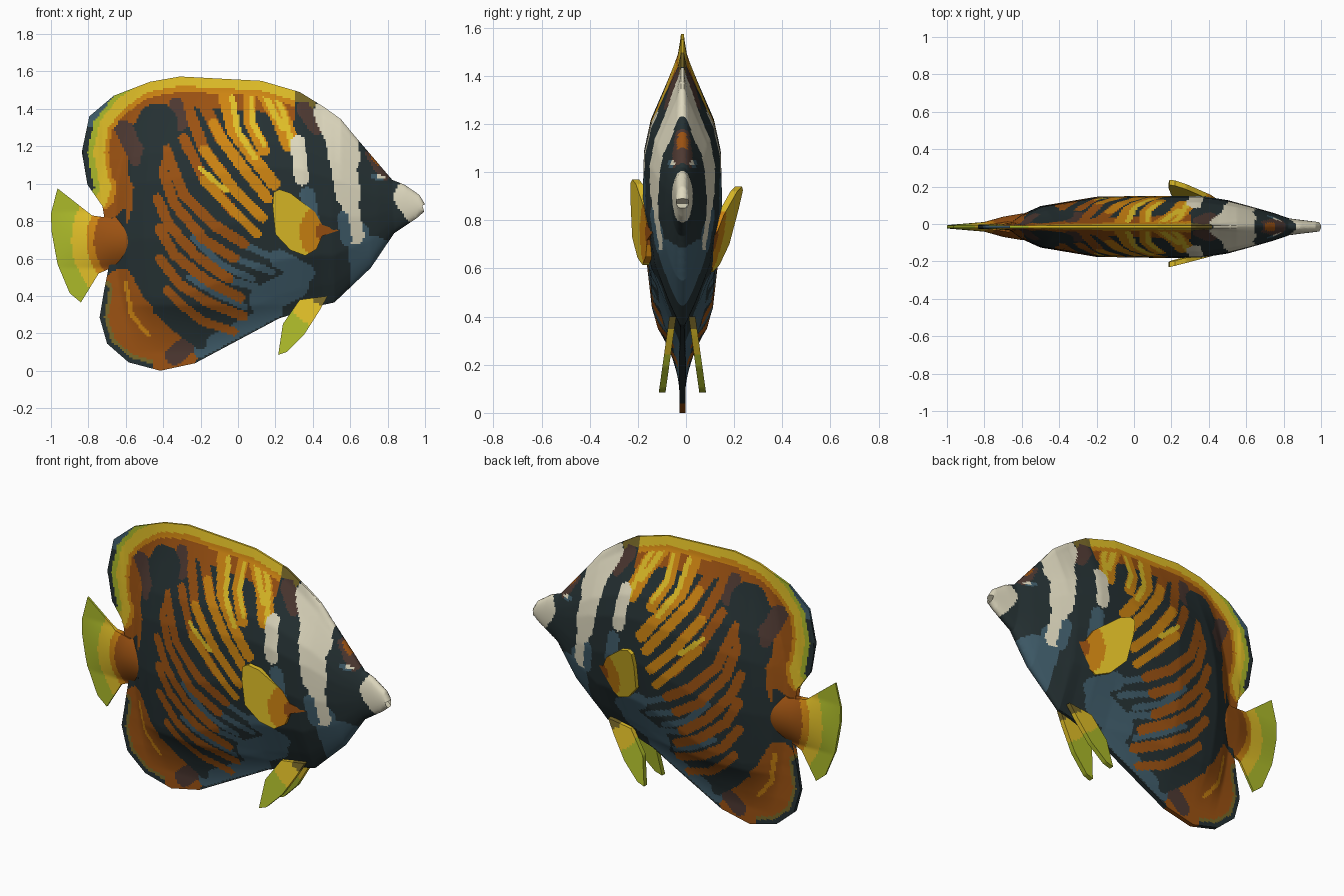
import bpy, bmesh, math
from mathutils import Vector

if "Cube" in bpy.data.objects:
    bpy.data.objects.remove(bpy.data.objects["Cube"])

# Palette, given as display values and stored as linear
PALETTE = {
    "black": (37, 49, 51), "slate": (64, 93, 107), "rust": (156, 82, 18),
    "brown": (78, 57, 50), "orange": (208, 134, 18), "yellow": (226, 192, 40),
    "lime": (172, 186, 42), "cream": (224, 218, 192), "olive": (120, 104, 40),
}
NAMES = list(PALETTE)
MATERIALS = []
for label, rgb in PALETTE.items():
    mat = bpy.data.materials.new(label)
    mat.use_nodes = True
    linear = [((c / 255 + 0.055) / 1.055) ** 2.4 for c in rgb] + [1]
    mat.diffuse_color = linear
    shader = mat.node_tree.nodes["Principled BSDF"]
    shader.inputs["Base Color"].default_value = linear
    shader.inputs["Roughness"].default_value = 0.7
    MATERIALS.append(mat)

CENTRE_Y = -0.015


def lookup(table, x):
    """Piecewise linear interpolation through (position, value) pairs."""
    if x <= table[0][0]:
        return table[0][1]
    for (xa, va), (xb, vb) in zip(table, table[1:]):
        if x <= xb:
            return va + (vb - va) * (x - xa) / (xb - xa)
    return table[-1][1]


def distance(x, z, path):
    """Distance from a point to a path of (x, z) points."""
    best = math.hypot(x - path[0][0], z - path[0][1])
    for (ax, az), (bx, bz) in zip(path, path[1:]):
        dx, dz = bx - ax, bz - az
        t = ((x - ax) * dx + (z - az) * dz) / (dx * dx + dz * dz)
        t = max(0, min(1, t))
        best = min(best, math.hypot(x - ax - t * dx, z - az - t * dz))
    return best


def hundredths(points):
    return [(x / 100, z / 100) for x, z in points]


def panel(name, outline, depth, colour, offset, step):
    """Two-sided bulged shape from a side outline, cut finely and painted by rule."""
    bm = bmesh.new()
    bm.faces.new([bm.verts.new((x, 0, z)) for x, z in outline])
    bmesh.ops.triangulate(bm, faces=bm.faces[:])
    for axis in (0, 2):
        normal = Vector((axis == 0, 0, axis == 2))
        low = min(v.co[axis] for v in bm.verts)
        high = max(v.co[axis] for v in bm.verts)
        for i in range(int((high - low) / step)):
            bmesh.ops.bisect_plane(bm, geom=bm.verts[:] + bm.edges[:] + bm.faces[:],
                                   plane_co=normal * (low + (i + 0.53) * step),
                                   plane_no=normal, dist=0.0002)
    for face in bm.faces:
        c = face.calc_center_median()
        face.material_index = NAMES.index(colour(c.x, c.z))
    near = bm.verts[:]
    rim = [e for e in bm.edges if e.is_boundary]
    copy = bmesh.ops.duplicate(bm, geom=bm.verts[:] + bm.edges[:] + bm.faces[:])
    far = copy["vert_map"]
    for e in rim:
        a, b = e.verts
        index = e.link_faces[0].material_index
        bm.faces.new((a, b, far[b], far[a])).material_index = index
    for v in near:
        x, z = v.co.x, v.co.z
        y, h = offset(x, z), depth(x, z)
        v.co.y = y - h
        far[v].co.y = y + h
    bmesh.ops.recalc_face_normals(bm, faces=bm.faces[:])
    mesh = bpy.data.meshes.new(name)
    bm.to_mesh(mesh)
    bm.free()
    for mat in MATERIALS:
        mesh.materials.append(mat)
    obj = bpy.data.objects.new(name, mesh)
    bpy.context.collection.objects.link(obj)
    bpy.ops.object.select_all(action="DESELECT")
    obj.select_set(True)
    bpy.context.view_layer.objects.active = obj
    bpy.ops.object.shade_smooth_by_angle(angle=math.radians(45))


# Side profile of the body with the upper and lower fins
DORSAL = hundredths([(-72.5, 88), (-80.5, 99.5), (-83.5, 117), (-79.5, 136),
                     (-66.5, 147), (-47, 154.5), (-31, 157.3), (12.5, 155), (33, 149)])
HEAD = hundredths([(46, 141), (55, 134.5), (62, 126), (82.5, 102), (89, 99.5), (97, 94),
                   (100, 89), (96, 87), (99.5, 85), (95.5, 81.5), (83.5, 73.5),
                   (71, 55), (51.5, 36.5), (44.5, 35), (22, 28)])
ANAL = hundredths([(-23, 4), (-41.5, 0), (-58.5, 4.5), (-70, 14.5), (-74, 28.5),
                   (-71.5, 43.5)])
BODY = DORSAL + HEAD + ANAL + hundredths([(-59.5, 58), (-59.5, 84), (-63, 86.5)])

WIDTH = [(-0.75, 0.007), (-0.66, 0.015), (-0.6, 0.06), (-0.5, 0.105), (-0.2, 0.155),
         (0.1, 0.16), (0.35, 0.16), (0.5, 0.137), (0.6, 0.11), (0.75, 0.067),
         (0.83, 0.039), (0.9, 0.03), (1, 0.018)]
SECTION = [(0, 0), (0.1, 0.34), (0.25, 0.78), (0.45, 1), (0.65, 0.96), (0.75, 0.78),
           (0.87, 0.35), (0.95, 0.08), (1, 0)]


def body_depth(x, z):
    crossings = [az + (bz - az) * (x - ax) / (bx - ax)
                 for (ax, az), (bx, bz) in zip(BODY, BODY[1:] + BODY[:1])
                 if ax != bx and min(ax, bx) <= x <= max(ax, bx)]
    low, high = min(crossings, default=z), max(crossings, default=z)
    t = (z - low) / max(high - low, 0.001)
    keel = max(0, min(1, (z - 0.1) / 0.25))
    lens = lookup(SECTION, t) * keel
    round_part = math.sqrt(max(0, 1 - (2 * t - 1) ** 2))
    blend = max(0, min(1, (x - 0.45) / 0.45))
    back = x - 0.2 * max(0, -x) * ((z - 0.75) / 0.7) ** 2
    edge = 0.006 + 0.007 * max(0, min(1, (0.4 - z) / 0.2))
    return edge + lookup(WIDTH, back) * (lens + (round_part - lens) * blend)


# Brush strokes: colour, radius and path, all in hundredths
STRIPES = [
    ("rust", 2.7, [(-42, 112), (-34, 89), (-18, 70), (-2, 60)]),
    ("rust", 2.8, [(-39, 119), (-29, 94), (-13, 78), (3, 68)]),
    ("rust", 2.8, [(-29, 124), (-18, 102), (-2, 85)]),
    ("orange", 2.5, [(-18, 102), (-2, 85), (10, 73)]),
    ("rust", 3, [(-27, 141), (-18, 118), (-8, 105)]),
    ("orange", 2.8, [(-18, 118), (-2, 97), (13, 82)]),
    ("rust", 3, [(-18, 142), (-9, 124)]),
    ("orange", 2.9, [(-13, 132), (-9, 124), (3, 108), (16, 92)]),
    ("orange", 3.4, [(-7, 146), (-3, 129), (9, 113), (19, 100)]),
    ("orange", 3.2, [(6, 149), (6, 134), (14, 118)]),
    ("orange", 5, [(15, 148), (22, 137), (28, 122)]),
    ("rust", 2.7, [(-43, 92), (-37, 78), (-23, 62), (-5, 49)]),
    ("rust", 2.7, [(-42, 76), (-34, 62), (-18, 49), (1, 39)]),
    ("rust", 2.6, [(-42, 60), (-31, 46), (-15, 36), (3, 29)]),
    ("rust", 2.3, [(-38, 43), (-30, 35), (-18, 26), (-2, 21)]),
]
HIGHLIGHTS = [
    ("yellow", 1.4, [(-20, 108), (-6, 96)]),
    ("yellow", 1.6, [(-3, 146), (0, 128), (9, 114)]),
    ("yellow", 1.4, [(7, 146), (8, 132), (14, 121)]),
    ("yellow", 1.7, [(13, 151), (19, 138), (24, 130)]),
    ("yellow", 1.5, [(19, 150), (25, 136), (29, 120)]),
    ("rust", 8, [(-66, 126), (-67, 104), (-63, 94)]),
    ("brown", 5, [(-61, 129), (-53, 114)]),
    ("brown", 4, [(-33, 142), (-31, 132)]),
    ("black", 11, [(-43, 132), (-44, 130)]),
    ("black", 5.5, [(-45, 118), (-51, 95), (-53, 62)]),
]
BELLY = [
    ("rust", 13, [(-60, 42), (-58, 24), (-42, 13), (-34, 11)]),
    ("brown", 5, [(-34, 8), (-27, 14)]),
    ("orange", 1.1, [(-60, 47), (-57, 30), (-48, 19)]),
    ("slate", 4, [(-20, 11), (0, 22), (20, 32)]),
    ("slate", 8, [(14, 38), (30, 46)]),
    ("slate", 5, [(22, 60), (36, 52)]),
    ("slate", 1.8, [(-2, 60), (18, 53)]),
    ("slate", 1.8, [(4, 67), (20, 60)]),
    ("slate", 1.8, [(-3, 48), (16, 43)]),
    ("slate", 1.8, [(-24, 71), (-8, 56), (8, 49)]),
    ("slate", 1.6, [(-26, 50), (-12, 41), (4, 34)]),
    ("black", 3.5, [(-57, 59), (-48, 42), (-34, 25), (-20, 15)]),
]
FACE = [
    ("slate", 9, [(60, 50), (73, 63)]),
    ("slate", 5, [(64, 60), (65, 74)]),
    ("black", 7, [(43, 128), (46, 100), (52, 75), (53, 43)]),
    ("olive", 4, [(30, 149), (38, 144)]),
    ("brown", 4, [(35, 140), (42, 130)]),
    ("cream", 4, [(32, 122), (34, 103)]),
    ("slate", 4, [(37, 94), (40, 78)]),
    ("cream", 8.5, [(49, 138), (55, 126), (57, 114)]),
    ("cream", 6.8, [(56, 112), (59, 94)]),
    ("cream", 4.5, [(59, 94), (63, 72)]),
    ("slate", 3, [(56, 82), (58, 70)]),
    ("black", 7, [(74, 114), (75, 92), (80, 78)]),
    ("brown", 3, [(71, 116), (78, 105)]),
    ("rust", 1.3, [(71, 116), (75, 111)]),
    ("slate", 1.6, [(73, 104), (76, 103)]),
    ("cream", 0.7, [(75, 104), (78, 103.5)]),
    ("slate", 4, [(-79, 134), (-70, 145)]),
    ("cream", 9, [(92.5, 93), (97, 87)]),
]
STROKES = [(c, r / 100, hundredths(p)) for c, r, p in BELLY + STRIPES + HIGHLIGHTS + FACE]
DORSAL_BANDS = [("black", -0.05), ("lime", -0.02), ("yellow", 0.05), ("orange", 0.08),
                ("rust", 0.16)]


def body_colour(x, z):
    edge = distance(x, z, ANAL)
    if edge < 0.045 and x < -0.45:
        return "black" if edge < 0.025 else "olive"
    # Bands widen toward the rear and fade out at the foot of the upper fin
    rear = 0.08 * max(0, min(1, (-x - 0.5) / 0.25)) * max(0, min(1, (z - 0.86) / 0.12))
    edge = distance(x, z, DORSAL) - rear
    if z < 1 and x < -0.6:
        edge += 0.4 * (1 - z)
    margin = next((c for c, limit in DORSAL_BANDS if edge < limit), "black")
    if margin not in ("rust", "black") and x < 0.3:
        return margin
    result = margin if x < 0.3 else "black"
    for colour, radius, path in STROKES:
        if distance(x, z, path) < radius:
            result = colour
    return result


def radial(origin, bands):
    """Colour rule: concentric bands around a fin root."""
    def rule(x, z):
        d = math.dist(origin, (x, z))
        return next(c for c, limit in bands if d < limit)
    return rule


panel("body", BODY, body_depth, body_colour, lambda x, z: CENTRE_Y, 0.011)

# Tail with a thick root
TAIL = hundredths([(-96.5, 97.5), (-78, 83), (-67.5, 81.5), (-60.5, 84), (-52, 82), (-52, 60),
                   (-59.5, 58.5), (-74.5, 52), (-84, 36.5), (-90, 41.5), (-96.5, 57),
                   (-99.7, 74.5), (-100, 84)])
TAIL_WIDTH = [(-1, 0.003), (-0.8, 0.02), (-0.7, 0.048), (-0.6, 0.065), (-0.5, 0.06)]


def tail_depth(x, z):
    return 0.006 + lookup(TAIL_WIDTH, x) * max(0, 1 - ((z - 0.7) / 0.15) ** 2)


panel("tail_fin", TAIL, tail_depth,
      radial((-0.5, 0.7), [("rust", 0.27), ("orange", 0.31), ("yellow", 0.39), ("lime", 9)]),
      lambda x, z: CENTRE_Y, 0.011)

# Paired fins, each leaning away from the body
PECTORAL = hundredths([(19, 95.5), (22, 97), (28, 95), (41, 85), (45, 78), (54, 75), (45, 72),
                       (42, 65), (36, 61.5), (28, 64.5), (20, 73), (18.5, 88)])
PELVIC = hundredths([(48, 40), (33, 38), (24, 25), (21.5, 8.5), (26, 10), (35.5, 19.5),
                     (43.5, 32)])
for name, side, base, lean, drop in (("right", -1, 0.156, 0.02, 0), ("left", 1, 0.135, 0.24, 0.03)):
    panel(name + "_pectoral_fin", [(x, z - drop) for x, z in PECTORAL],
          lambda x, z: 0.014,
          radial((0.5, 0.74 - drop), [("rust", 0.08), ("orange", 0.17), ("yellow", 9)]),
          lambda x, z: side * (base + 0.25 * (0.42 - x) + lean * (z - 0.8)), 0.015)
    panel(name + "_pelvic_fin", PELVIC, lambda x, z: 0.014,
          radial((0.45, 0.4), [("olive", 0.05), ("yellow", 0.17), ("lime", 9)]),
          lambda x, z: CENTRE_Y + side * (0.04 + 0.14 * (0.4 - z)), 0.015)
